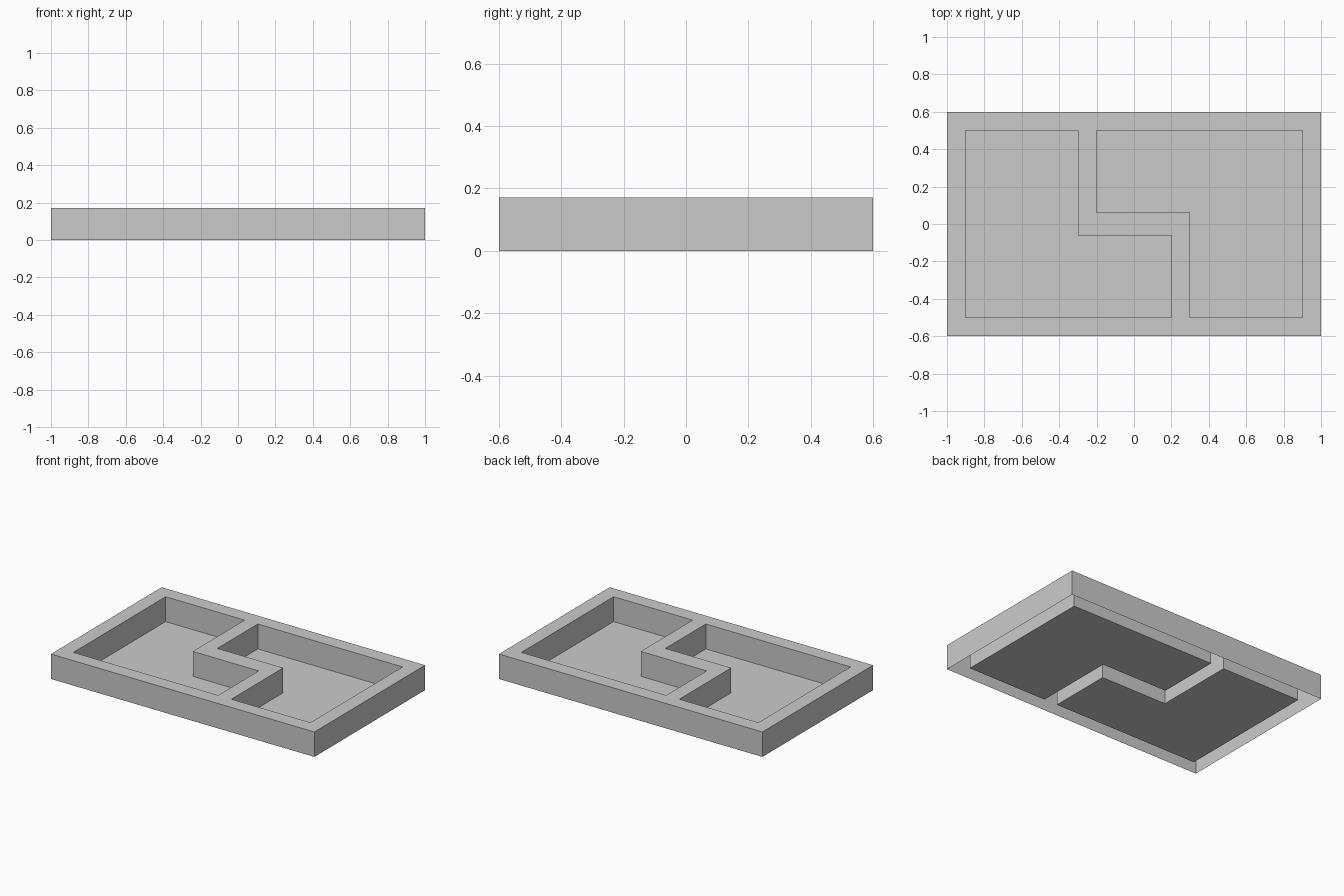
import bpy, bmesh

if "Cube" in bpy.data.objects:
    bpy.data.objects.remove(bpy.data.objects["Cube"])

W, D, H = 1.0, 0.6, 0.171      # half width, half depth, height

outer = [(-W, -D), (W, -D), (W, D), (-W, D)]
# L-shaped pocket; the second one is the same outline turned by 180 degrees
pocket_a = [(-0.9, -0.5), (0.2, -0.5), (0.2, -0.062), (-0.3, -0.062), (-0.3, 0.5), (-0.9, 0.5)]
pocket_b = [(-x, -y) for x, y in pocket_a]

bm = bmesh.new()


def ring(points, z):
    return [bm.verts.new((x, y, z)) for x, y in points]


def walls(points, floor):
    """Upright walls along an outline, with an optional floor; returns the top edges."""
    top, low = ring(points, H), ring(points, 0)
    n = len(points)
    for i in range(n):
        j = (i + 1) % n
        bm.faces.new((low[i], low[j], top[j], top[i]))
    if floor:
        bm.faces.new(low)
    return [bm.edges.get((top[i], top[(i + 1) % n])) for i in range(n)]


# Outer walls (hollow and open underneath) and the two pockets
rim_edges = walls(outer, False)
rim_edges += walls(pocket_a, True)
rim_edges += walls(pocket_b, True)

# Flat rim and divider between the outlines
bmesh.ops.triangle_fill(bm, edges=rim_edges, use_beauty=True, normal=(0, 0, 1))
bmesh.ops.recalc_face_normals(bm, faces=bm.faces[:])
if sum(f.normal.z * f.calc_area() for f in bm.faces) < 0:
    bmesh.ops.reverse_faces(bm, faces=bm.faces[:])

mesh = bpy.data.meshes.new("divided_tray")
bm.to_mesh(mesh)
bm.free()
tray = bpy.data.objects.new("divided_tray", mesh)
bpy.context.collection.objects.link(tray)
